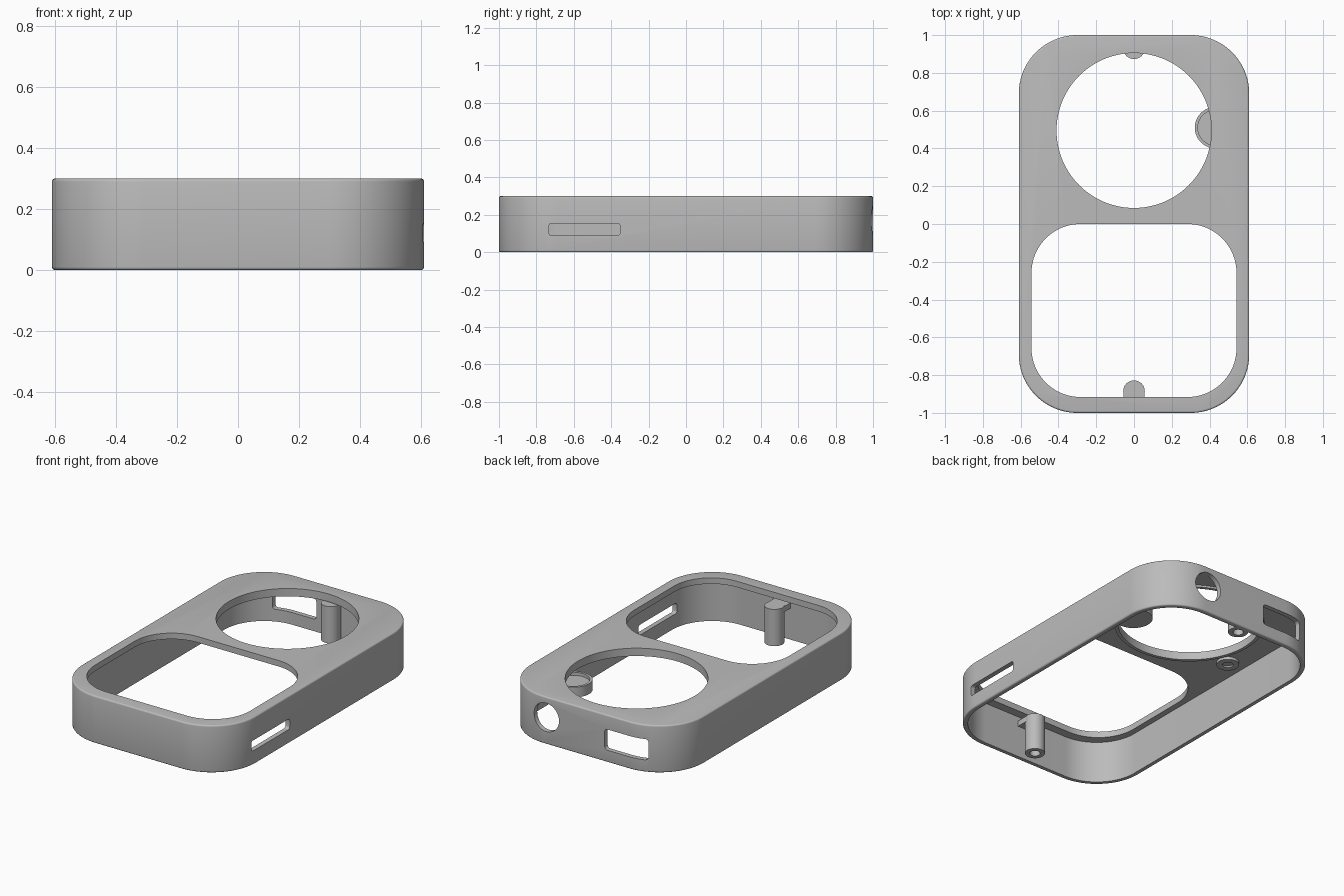
import bpy, bmesh
from math import sin, cos, pi, radians
from mathutils import Matrix, Vector

cube = bpy.data.objects.get("Cube")
if cube:
    bpy.data.objects.remove(cube, do_unlink=True)

GREY = (0.5, 0.5, 0.5, 1)
mat = bpy.data.materials.new("matte grey")
mat.use_nodes = True
mat.diffuse_color = GREY
mat.node_tree.nodes["Principled BSDF"].inputs["Base Color"].default_value = GREY


def outline(hx, hy, r, steps):
    """Rounded rectangle, counter-clockwise."""
    pts = []
    for k, (sx, sy) in enumerate([(1, 1), (-1, 1), (-1, -1), (1, -1)]):
        for i in range(steps + 1):
            a = (k + i / steps) * pi / 2
            pts.append((sx * (hx - r) + r * cos(a), sy * (hy - r) + r * sin(a)))
    return pts


def prism(name, hx, hy, r, z0, z1, at=(0, 0), fillet=0, steps=16, turn=None):
    """Rounded-rectangle solid with optional rounded rims."""
    levels = [(z0, 0), (z1, 0)]
    if fillet:
        arc = [i * pi / 8 for i in range(5)]
        low = [(z0 + fillet * (1 - sin(a)), fillet * (1 - cos(a))) for a in reversed(arc)]
        levels = low + [(z0 + z1 - z, d) for z, d in reversed(low)]
    bm = bmesh.new()
    rings = [[bm.verts.new((x, y, z)) for x, y in outline(hx - d, hy - d, r - d, steps)]
             for z, d in levels]
    n = len(rings[0])
    for a, b in zip(rings, rings[1:]):
        for i in range(n):
            j = (i + 1) % n
            bm.faces.new((a[i], a[j], b[j], b[i]))
    bm.faces.new(rings[0][::-1])
    bm.faces.new(rings[-1])
    bmesh.ops.remove_doubles(bm, verts=bm.verts, dist=1e-5)
    move = Matrix.Translation(Vector((at[0], at[1], at[2] if len(at) > 2 else 0)))
    bm.transform(move @ turn if turn else move)
    mesh = bpy.data.meshes.new(name)
    bm.to_mesh(mesh)
    bm.free()
    mesh.materials.append(mat)
    ob = bpy.data.objects.new(name, mesh)
    bpy.context.collection.objects.link(ob)
    return ob


def disc(name, r, z0, z1, at, **kw):
    return prism(name, r, r, r, z0, z1, at, **kw)


def cut(ob, *cutters):
    """Subtract the cutters, bake the result and drop them."""
    for c in cutters:
        m = ob.modifiers.new("cut", 'BOOLEAN')
        m.operation, m.solver, m.object = 'DIFFERENCE', 'EXACT', c
    deps = bpy.context.evaluated_depsgraph_get()
    baked = bpy.data.meshes.new_from_object(ob.evaluated_get(deps))
    ob.modifiers.clear()
    ob.data = baked
    for c in cutters:
        bpy.data.objects.remove(c, do_unlink=True)
    return ob


ALONG_X = Matrix(((0, 0, 1, 0), (1, 0, 0, 0), (0, 1, 0, 0), (0, 0, 0, 1)))
ALONG_Y = Matrix(((-1, 0, 0, 0), (0, 0, 1, 0), (0, 1, 0, 0), (0, 0, 0, 1)))
HOLE = (0, 0.495)

# Hollow shell with face openings and side ports
shell = cut(
    prism("shell", 0.61, 1, 0.31, 0, 0.3, fillet=0.01, steps=24),
    prism("cavity", 0.58, 0.97, 0.28, -0.1, 0.262, steps=24),
    prism("window_cutter", 0.543, 0.458, 0.26, 0.1, 0.4, (0, -0.458), steps=20),
    disc("round_cutter", 0.41, 0.1, 0.4, HOLE, steps=24),
    prism("slot_cutter", 0.19, 0.033, 0.015, -0.1, 0.1, (0.61, -0.543, 0.122),
          turn=ALONG_X, steps=5),
    prism("socket_cutter", 0.145, 0.066, 0.02, -0.15, 0.1, (-0.275, 1, 0.143),
          turn=ALONG_Y, steps=5),
    prism("jack_cutter", 0.09, 0.09, 0.09, -0.1, 0.1, (0.28, 1, 0.171), turn=ALONG_Y))

# Lip under the round opening
lip = cut(disc("round_lip", 0.43, 0.25, 0.265, HOLE, steps=24),
          disc("lip_cutter", 0.41, 0.2, 0.3, HOLE, steps=24))

# Screw posts, bored from below
posts = []
for name, y in (("front_post", -0.885), ("back_post", 0.93)):
    posts.append(cut(disc(name, 0.057, 0.003, 0.236, (0, y), steps=10),
                     disc("bore", 0.03, -0.1, 0.18, (0, y), steps=8)))

# Tab joining the front post to the wall
tab = prism("post_tab", 0.055, 0.045, 0.004, 0.2, 0.235, (0, -0.93), steps=2)

# Shallow cup beside the round opening, with a bracket to the wall
CUP = (0.432, 0.51)
cup = cut(disc("cup", 0.11, 0.12, 0.185, CUP),
          disc("cup_cutter", 0.094, 0.165, 0.3, CUP))
bracket = prism("cup_bracket", 0.04, 0.06, 0.004, 0.125, 0.16, (0.55, 0.51), steps=2)

# Small boss under the face
BOSS = (-0.465, 0.284)
boss = cut(disc("small_boss", 0.065, 0.245, 0.265, BOSS, steps=10),
           disc("boss_bore", 0.03, 0.2, 0.255, BOSS, steps=8))

# Smooth the curved walls, keep rims crisp
bpy.ops.object.select_all(action='DESELECT')
for ob in [shell, lip, tab, cup, bracket, boss] + posts:
    ob.select_set(True)
    bpy.context.view_layer.objects.active = ob
bpy.ops.object.shade_smooth_by_angle(angle=radians(30))
